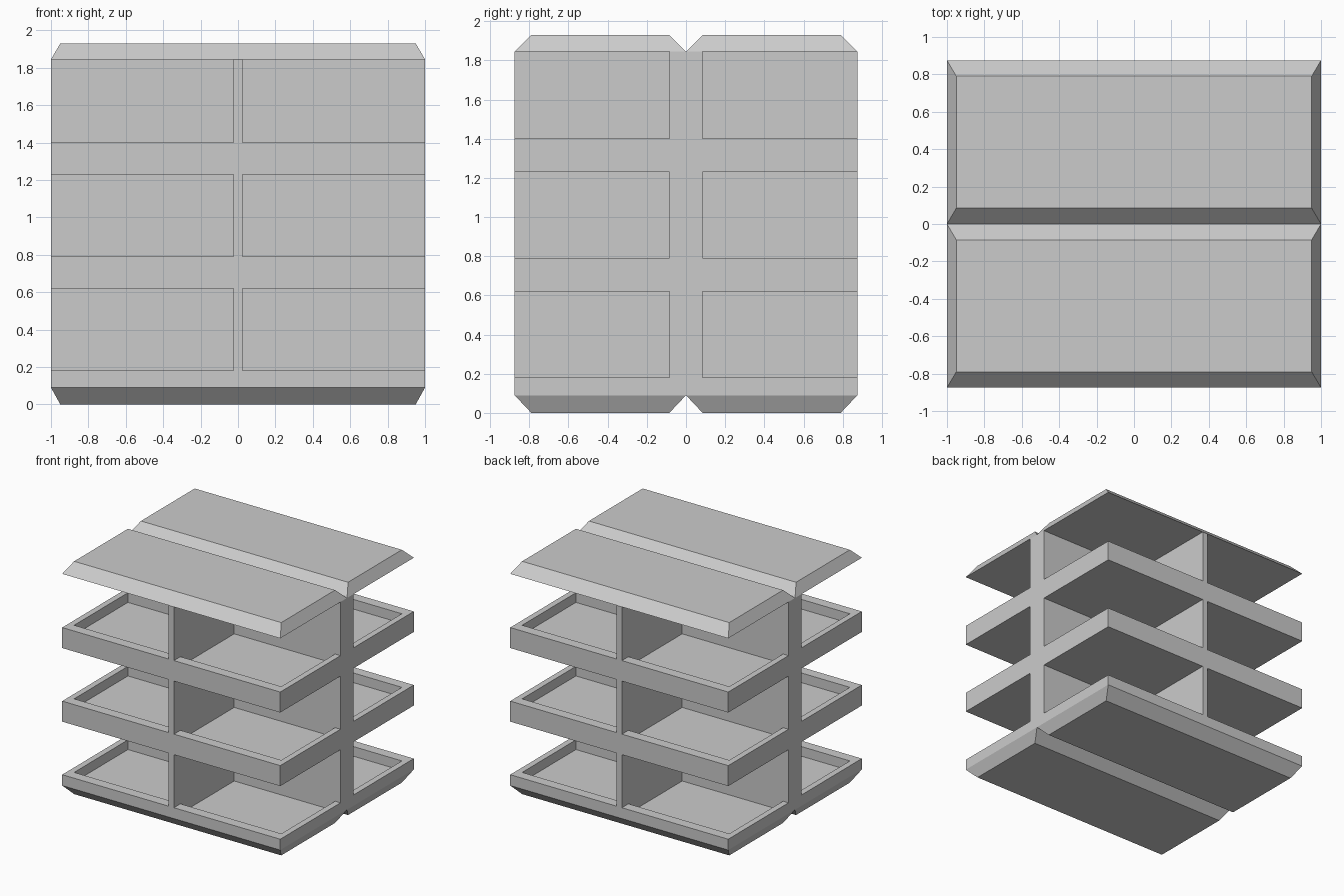
import bpy
import bmesh
from mathutils import Matrix, Vector

if "Cube" in bpy.data.objects:
    bpy.data.objects.remove(bpy.data.objects["Cube"], do_unlink=True)

HX, HY = 1.0, 0.875            # half footprint
WALL_X, WALL_Y = 0.025, 0.085  # half thickness of the two crossing walls
BEV_X, BEV_Y = 0.05, 0.085     # rim widths and bevel widths
BODY_LOW, BODY_HIGH, TOP = 0.09, 1.845, 1.93
SHELF_TOPS = (0.18, 0.79, 1.40)
BAY_TOPS = (0.62, 1.23, 1.95)
TRAY_DEPTH = 0.08

grey = bpy.data.materials.new("plain grey")
grey.use_nodes = True
grey.diffuse_color = (0.6, 0.6, 0.6, 1)
grey.node_tree.nodes["Principled BSDF"].inputs["Base Color"].default_value = (0.6, 0.6, 0.6, 1)


def add_box(bm, low, high):
    low, high = Vector(low), Vector(high)
    place = Matrix.Translation((low + high) / 2) @ Matrix.Diagonal((*(high - low), 1))
    return bmesh.ops.create_cube(bm, size=1, matrix=place)["verts"]


def make_object(name, bm):
    bmesh.ops.recalc_face_normals(bm, faces=bm.faces)
    mesh = bpy.data.meshes.new(name)
    bm.to_mesh(mesh)
    bm.free()
    mesh.materials.append(grey)
    obj = bpy.data.objects.new(name, mesh)
    bpy.context.collection.objects.link(obj)
    return obj


def quadrant_box(bm, sx, sy, x, y, z):
    # x, y are (inner, outer) distances from the centre
    xs = sorted(sx * v for v in x)
    ys = sorted(sy * v for v in y)
    add_box(bm, (xs[0], ys[0], z[0]), (xs[1], ys[1], z[1]))


# Solid block that becomes the shelves and crossing walls
bm = bmesh.new()
add_box(bm, (-HX, -HY, BODY_LOW), (HX, HY, BODY_HIGH))
frame = make_object("shelf_frame", bm)

# Tray recesses and open bays, cut in turn from all four quadrants
trays, bays = bmesh.new(), bmesh.new()
for floor, ceiling in zip(SHELF_TOPS, BAY_TOPS):
    for sx in (-1, 1):
        for sy in (-1, 1):
            quadrant_box(trays, sx, sy, (WALL_X, HX - BEV_X), (WALL_Y, HY - BEV_Y),
                         (floor - TRAY_DEPTH, floor + 0.2))
            quadrant_box(bays, sx, sy, (WALL_X, HX + 0.1), (WALL_Y, HY + 0.1),
                         (floor, ceiling))
cutters = [make_object("tray_cutter", trays), make_object("bay_cutter", bays)]
for cutter in cutters:
    cutter.hide_render = True
    cut = frame.modifiers.new(cutter.name, "BOOLEAN")
    cut.operation = "DIFFERENCE"
    cut.solver = "EXACT"
    cut.object = cutter

# Bake the cuts and drop the cutters
graph = bpy.context.evaluated_depsgraph_get()
carved = bpy.data.meshes.new_from_object(frame.evaluated_get(graph))
frame.modifiers.clear()
frame.data = carved
for cutter in cutters:
    bpy.data.objects.remove(cutter, do_unlink=True)


def bevelled_slab(name, side, z_wide, z_narrow):
    # Flat slab over one half, tapering on all four sides
    bm = bmesh.new()
    verts = add_box(bm, (-HX, -HY / 2, 0), (HX, HY / 2, 1))
    for v in verts:
        narrow = v.co.z > 0.5
        if narrow:
            v.co.x *= (HX - BEV_X) / HX
            v.co.y *= (HY / 2 - BEV_Y) / (HY / 2)
        v.co.y += side * HY / 2
        v.co.z = z_narrow if narrow else z_wide
    make_object(name, bm)


# Paired roof and foot slabs with a V groove between them
for side, label in ((-1, "front"), (1, "back")):
    bevelled_slab(label + "_roof_slab", side, BODY_HIGH, TOP)
    bevelled_slab(label + "_foot_slab", side, BODY_LOW, 0)
